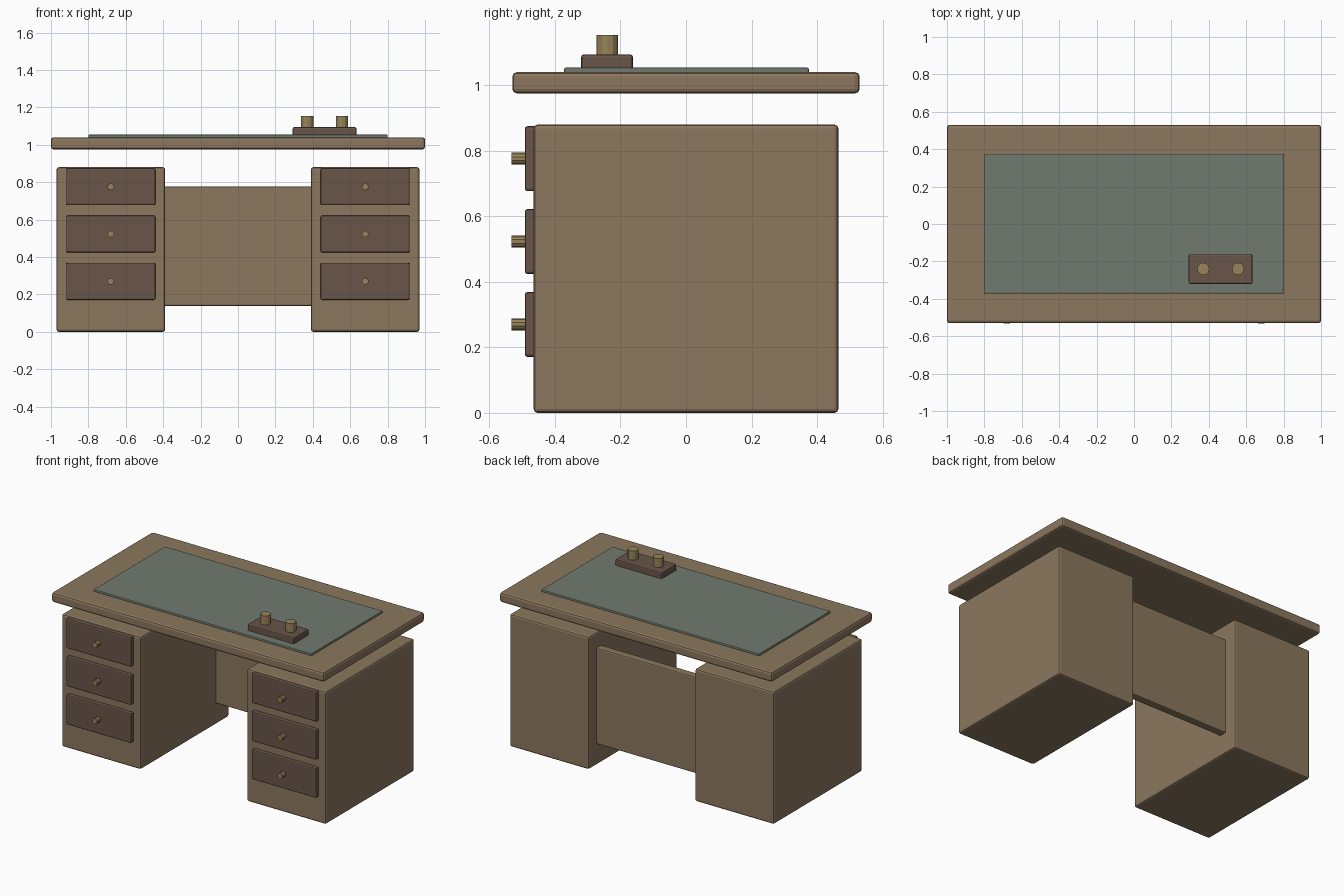
import bpy, bmesh
from math import radians
from mathutils import Matrix

if "Cube" in bpy.data.objects:
    bpy.data.objects.remove(bpy.data.objects["Cube"])


def material(name, rgb):
    m = bpy.data.materials.new(name)
    m.diffuse_color = (*rgb, 1)
    m.use_nodes = True
    m.node_tree.nodes["Principled BSDF"].inputs["Base Color"].default_value = m.diffuse_color
    return m


WOOD = material("wood", (0.26, 0.185, 0.112))
DARK = material("dark_wood", (0.14, 0.09, 0.066))
GREEN = material("green_leather", (0.165, 0.195, 0.162))
BRASS = material("brass", (0.31, 0.23, 0.105))


def add_object(name, bm, mat):
    mesh = bpy.data.meshes.new(name)
    bm.to_mesh(mesh)
    bm.free()
    mesh.materials.append(mat)
    ob = bpy.data.objects.new(name, mesh)
    bpy.context.collection.objects.link(ob)
    return ob


def box(name, lo, hi, bevel, mat):
    """Box between two corners with rounded edges."""
    bm = bmesh.new()
    size = [b - a for a, b in zip(lo, hi)]
    mid = [(a + b) / 2 for a, b in zip(lo, hi)]
    bmesh.ops.create_cube(bm, size=1, matrix=Matrix.Translation(mid) @ Matrix.Diagonal((*size, 1)))
    ob = add_object(name, bm, mat)
    mod = ob.modifiers.new("Bevel", 'BEVEL')
    mod.width, mod.segments = bevel, 2
    return ob


def cylinder(name, centre, radius, depth, sides, mat, tilt=0):
    bm = bmesh.new()
    bmesh.ops.create_cone(bm, cap_ends=True, segments=sides, radius1=radius, radius2=radius, depth=depth,
                          matrix=Matrix.Translation(centre) @ Matrix.Rotation(radians(tilt), 4, 'X'))
    return add_object(name, bm, mat)


# Desk top and writing pad
box("desk_top", (-1, -0.53, 0.975), (1, 0.53, 1.04), 0.014, WOOD)
box("writing_pad", (-0.8, -0.372, 1.036), (0.8, 0.375, 1.054), 0.005, GREEN)

# Pedestals with three drawers and knobs each
for side, s in (("left", -1), ("right", 1)):
    cx = 0.68 * s
    box(f"{side}_pedestal", (cx - 0.29, -0.465, 0), (cx + 0.29, 0.465, 0.88), 0.012, WOOD)
    for i, z in enumerate((0.27, 0.523, 0.776)):
        box(f"{side}_drawer_{i + 1}", (cx - 0.238, -0.492, z - 0.099),
            (cx + 0.238, -0.455, z + 0.099), 0.008, DARK)
        cylinder(f"{side}_knob_{i + 1}", (cx, -0.509, z), 0.018, 0.046, 10, BRASS, 90)

# Back panel between the pedestals
box("back_panel", (-0.4, 0.327, 0.138), (0.4, 0.38, 0.777), 0.008, WOOD)

# Pen stand with two cups
box("pen_stand", (0.292, -0.32, 1.045), (0.634, -0.162, 1.094), 0.008, DARK)
for i, x in enumerate((0.37, 0.556)):
    cylinder(f"pen_cup_{i + 1}", (x, -0.24, 1.12), 0.033, 0.068, 12, BRASS)
